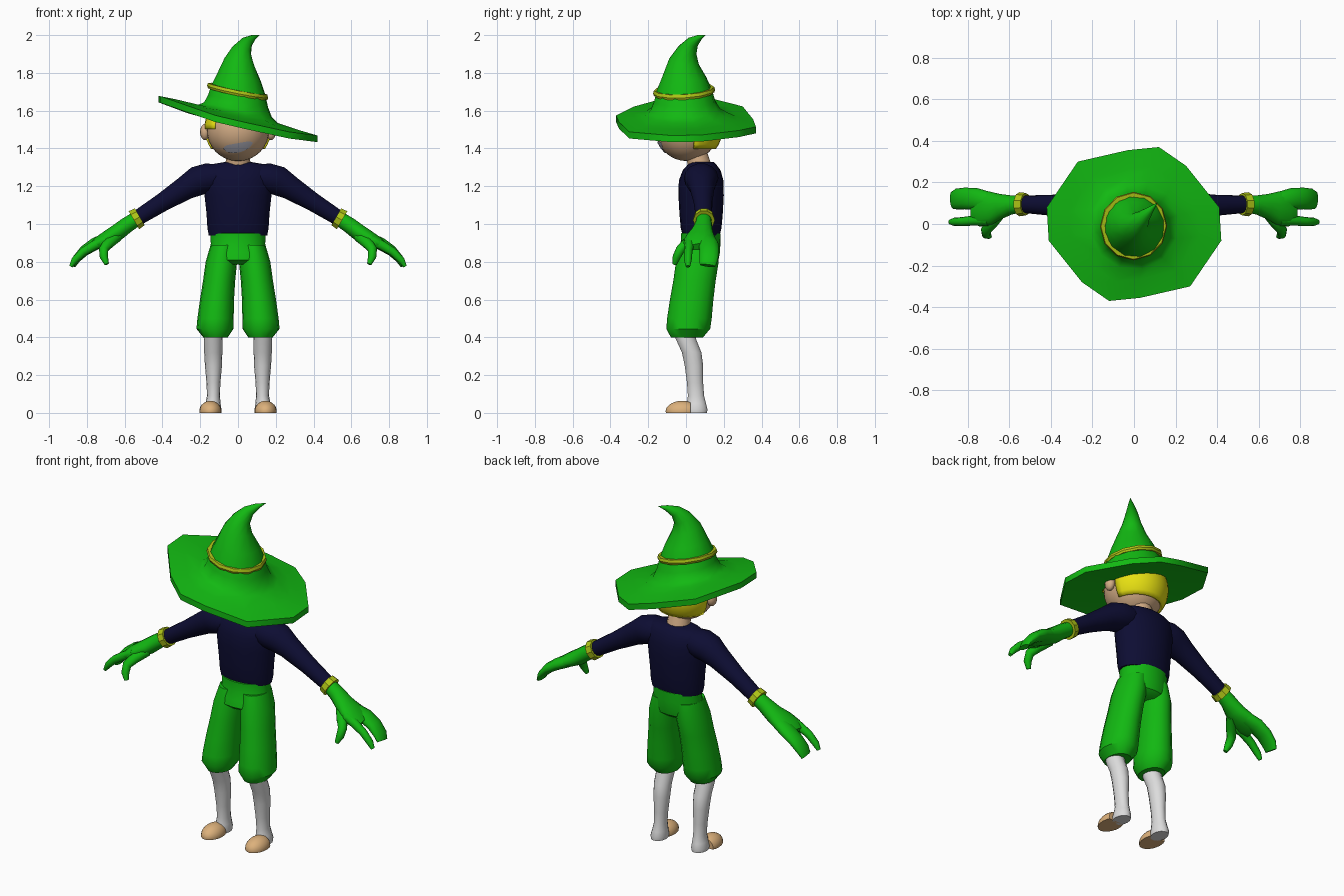
import bpy, bmesh, math
from mathutils import Vector, Matrix

if "Cube" in bpy.data.objects:
    bpy.data.objects.remove(bpy.data.objects["Cube"])


def material(name, rgb):
    m = bpy.data.materials.new(name)
    m.diffuse_color = (*rgb, 1)
    m.use_nodes = True
    m.node_tree.nodes["Principled BSDF"].inputs["Base Color"].default_value = m.diffuse_color
    return m


GREEN = material("green cloth", (0.006, 0.48, 0.006))
NAVY = material("navy cloth", (0.004, 0.004, 0.033))
LIME = material("yellow green trim", (0.42, 0.55, 0.008))
SKIN = material("skin", (0.66, 0.42, 0.24))
TAN = material("tan shoe", (0.72, 0.44, 0.2))
BLOND = material("yellow hair", (0.8, 0.75, 0.006))
WHITE = material("white stocking", (0.72, 0.72, 0.72))
GREY = material("pale grey teeth", (0.4, 0.4, 0.46))


def finish(name, bm, mat, mirror=False, angle=40):
    bmesh.ops.recalc_face_normals(bm, faces=bm.faces)
    me = bpy.data.meshes.new(name)
    bm.to_mesh(me)
    bm.free()
    me.materials.append(mat)
    for p in me.polygons:
        p.use_smooth = True
    me.set_sharp_from_angle(angle=math.radians(angle))
    ob = bpy.data.objects.new(name, me)
    bpy.context.collection.objects.link(ob)
    if mirror:
        ob.modifiers.new("mirror", 'MIRROR').use_mirror_merge = False
    return ob


def skin(name, rings, mat, closed=False, **kw):
    """Join equal-sized rings of points with quads, capping or looping the ends."""
    bm = bmesh.new()
    vr = [[bm.verts.new(p) for p in r] for r in rings]
    n = len(vr[0])
    for a, b in zip(vr, vr[1:] + ([vr[0]] if closed else [])):
        for i in range(n):
            j = (i + 1) % n
            bm.faces.new((a[i], a[j], b[j], b[i]))
    if not closed:
        bm.faces.new(vr[0])
        bm.faces.new(vr[-1])
    return finish(name, bm, mat, **kw)


def ellipse(c, ru, rv, axis, hint, n, start=0.0):
    axis = Vector(axis).normalized()
    u = Vector(hint)
    u = (u - axis * u.dot(axis)).normalized()
    v = axis.cross(u)
    return [Vector(c) + u * ru * math.cos(start + math.tau * i / n)
            + v * rv * math.sin(start + math.tau * i / n) for i in range(n)]


def loft(name, rows, mat, axis=None, hint=(0, 1, 0), n=14, closed=False, **kw):
    """Rows are (x, y, z, ru, rv); the rings follow the path unless an axis is given."""
    pts = [Vector(r[:3]) for r in rows]
    rings = []
    for i, r in enumerate(rows):
        t = axis or pts[min(i + 1, len(pts) - 1)] - pts[max(i - 1, 0)]
        rings.append(ellipse(r[:3], r[3], r[4], t, hint, n))
    return skin(name, rings, mat, closed, **kw)


def ball(c, r, seg=24):
    bm = bmesh.new()
    bmesh.ops.create_uvsphere(bm, u_segments=seg, v_segments=seg // 2 + 4, radius=1)
    bmesh.ops.transform(bm, verts=bm.verts,
                        matrix=Matrix.Translation(c) @ Matrix.Diagonal((*r, 1)))
    return bm


UP, X = (0, 0, 1), (1, 0, 0)

# Hat: tilted twelve-sided brim flowing into a bent cone
half = [(.41, .08), (.25, .28), (.12, .37), (-.03, .355), (-.27, .30), (-.42, .08)]
outline = half + [(-x, -y) for x, y in half]
START = math.radians(11)


def brim_z(x, y, dz=0.0):
    return 1.575 - .25 * x - .22 * y * y + dz


def brim_ring(s, dz):
    return [Vector((x * s, y * s, brim_z(x * s, y * s, dz))) for x, y in outline]


rings = [brim_ring(.35, -.035), brim_ring(1, -.035), brim_ring(1, 0), brim_ring(.75, .004)]
for x, y, z, r, tilt in [(0, 0, 1.583, .22, .23), (0, -.005, 1.605, .187, .22),
                         (0, -.008, 1.65, .165, .2), (.003, -.01, 1.71, .148, .2),
                         (.005, -.011, 1.775, .12, .17), (.007, -.011, 1.86, .081, .22),
                         (.02, .006, 1.918, .053, .45), (.046, .035, 1.962, .033, .8),
                         (.08, .07, 1.987, .016, 1), (.112, .102, 2.0, .001, 1)]:
    bend = tilt if z > 1.85 else 0
    rings.append(ellipse((x, y, z), r, r, (tilt, bend, 1), X, 12, START))
skin("hat", rings, GREEN, angle=45)

# Hat band
rows = [(-.002, -.01, z, r, r) for z, r in
        [(1.688, .145), (1.688, .16), (1.700, .165), (1.716, .16), (1.716, .14)]]
loft("hat_band", rows, LIME, axis=Vector((.2, -.06, 1)), hint=X, n=12, closed=True, angle=30)

# Head, ears and neck
HC, HR = (0, .005, 1.5), (.167, .167, .167)
finish("head", ball(HC, HR), SKIN)
finish("ears", ball((.175, .005, 1.487), (.026, .032, .043), 12), SKIN, mirror=True)
loft("neck", [(0, .08, 1.28, .072, .065), (0, .07, 1.32, .066, .064), (0, .05, 1.39, .06, .06)],
     SKIN, axis=UP, hint=X)

# Hair: a shell over the back and upper sides of the head
bm = ball((0, .012, 1.502), (.172, .174, .172), 32)
gone = []
for f in bm.faces:
    c = f.calc_center_median()
    if not ((c.y > .045 and c.z > 1.41) or (c.z > 1.505 and c.y > -.1)):
        gone.append(f)
bmesh.ops.delete(bm, geom=gone, context='FACES')
hair = finish("hair", bm, BLOND)
sol = hair.modifiers.new("thickness", 'SOLIDIFY')
sol.thickness, sol.offset = .014, 0

# Grin: a thin strip lying on the face
bm = bmesh.new()
cols = []
for i in range(11):
    u = i / 5 - 1
    x, mid, h = .078 * u, 1.403 + .014 * u + .012 * u * u, .022 * math.sqrt(max(0, 1 - u * u)) + .003
    col = []
    for k in (-1, 0, 1):
        z = mid + h * k
        y = HC[1] - math.sqrt(.171 ** 2 - x * x - (z - HC[2]) ** 2)
        col.append(bm.verts.new((x, y, z)))
    cols.append(col)
for a, b in zip(cols, cols[1:]):
    for k in range(2):
        bm.faces.new((a[k], b[k], b[k + 1], a[k + 1]))
finish("grin", bm, GREY)

# Jersey body and sleeves
loft("jersey", [(0, .08, .94, .155, .098), (0, .08, .98, .162, .108), (0, .08, 1.06, .167, .115),
                (0, .08, 1.15, .177, .12), (0, .08, 1.23, .185, .118), (0, .083, 1.285, .18, .1),
                (0, .085, 1.315, .15, .075), (0, .085, 1.327, .075, .062)],
     NAVY, axis=UP, hint=X, n=20, angle=60)
loft("sleeves", [(.10, .08, 1.25, .08, .07), (.16, .08, 1.243, .092, .08), (.215, .082, 1.228, .083, .08),
                 (.28, .085, 1.19, .066, .065), (.4, .09, 1.115, .05, .05), (.53, .095, 1.033, .042, .042)],
     NAVY, mirror=True)

# Cuffs
A = Vector((.52, .095, 1.038))
B = Vector((.551, .095, 1.02))
loft("cuffs", [(*p, r, r) for p, r in [(A, .04), (A, .054), (B, .058), (B, .04)]],
     LIME, axis=B - A, n=10, closed=True, mirror=True, angle=30)

# Gloves: palm, broad finger mitt, forefinger and thumb
loft("glove_palms", [(.54, .095, 1.026, .04, .04), (.59, .092, .993, .046, .043),
                     (.64, .085, .955, .06, .045), (.69, .077, .927, .08, .04),
                     (.74, .075, .9, .088, .033), (.775, .08, .88, .07, .02)],
     GREEN, mirror=True, angle=60)
loft("glove_mitts", [(.70, .105, .92, .05, .034), (.76, .12, .893, .053, .033),
                     (.815, .123, .857, .052, .028), (.855, .12, .815, .05, .022),
                     (.873, .115, .78, .042, .014)], GREEN, n=12, mirror=True, angle=60)
loft("glove_forefingers", [(.70, .02, .915, .03, .03), (.76, .018, .888, .025, .026),
                           (.82, .012, .853, .022, .023), (.865, .01, .808, .02, .019),
                           (.885, .01, .775, .012, .01)], GREEN, n=10, mirror=True, angle=60)
loft("glove_thumbs", [(.64, .06, .935, .03, .03), (.685, .005, .9, .032, .027),
                      (.712, -.03, .865, .025, .025), (.71, -.05, .825, .022, .022),
                      (.695, -.06, .787, .012, .012)], GREEN, hint=X, n=10, mirror=True, angle=60)

# Breeches: waist, hips and two baggy legs
loft("breeches_waist", [(0, .078, .955, .138, .095), (0, .078, .95, .146, .105), (0, .077, .895, .144, .105),
                        (0, .068, .85, .153, .112), (0, .06, .81, .158, .112), (0, .06, .785, .11, .08)],
     GREEN, axis=UP, hint=X, n=20)
loft("breeches_legs", [(.075, .07, .89, .07, .098), (.088, .06, .8, .083, .113), (.1, .045, .7, .085, .112),
                       (.111, .03, .6, .09, .115), (.119, .018, .5, .096, .118), (.122, .012, .445, .098, .116),
                       (.119, .005, .4, .065, .085)],
     GREEN, axis=UP, hint=X, n=16, mirror=True)

# Stockings with heels
loft("stockings", [(.13, -.008, .43, .05, .058), (.131, 0, .39, .05, .055), (.131, .03, .32, .048, .053),
                   (.13, .042, .25, .045, .05), (.13, .048, .16, .037, .044), (.13, .053, .09, .034, .044),
                   (.132, .055, .05, .04, .052), (.134, .055, .02, .046, .06), (.134, .055, 0, .043, .058)],
     WHITE, axis=UP, hint=X, mirror=True, angle=60)

# Shoe toes: flattened domes
bm = ball((.146, -.02, .008), (.059, .088, .056), 20)
for co, no in [((0, 0, 0), (0, 0, -1)), ((0, .025, 0), (0, 1, 0))]:
    geom = bm.verts[:] + bm.edges[:] + bm.faces[:]
    cut = bmesh.ops.bisect_plane(bm, geom=geom, plane_co=co, plane_no=no, clear_outer=True)
    edges = [e for e in bm.edges if e.is_boundary]
    bmesh.ops.holes_fill(bm, edges=edges, sides=0)
finish("shoe_toes", bm, TAN, mirror=True)
